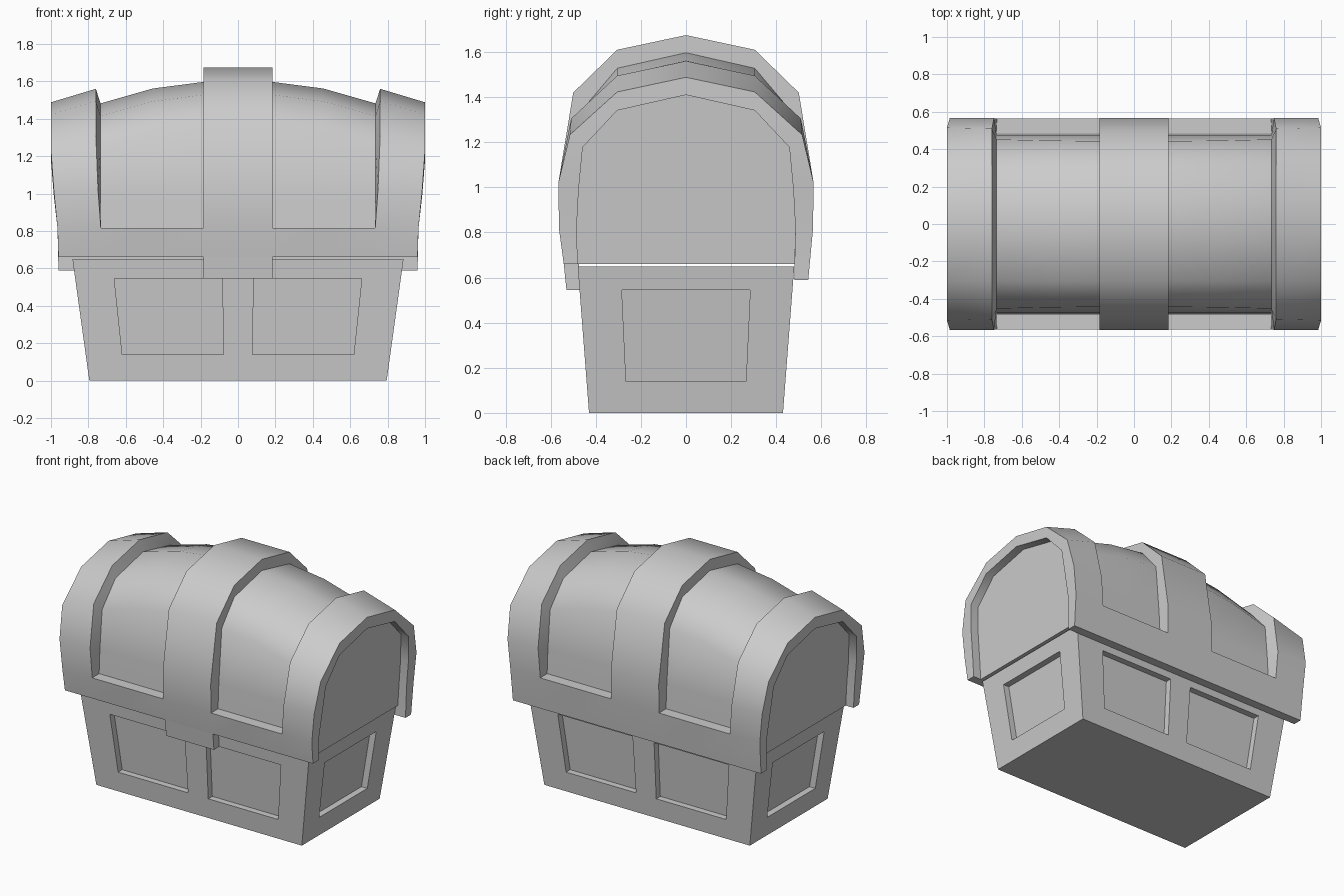
import bpy, bmesh, math

if "Cube" in bpy.data.objects:
    bpy.data.objects.remove(bpy.data.objects["Cube"])


def add_face(bm, pts):
    bm.faces.new([bm.verts.new(p) for p in pts])


def panel_grid(bm, nc, nr, pos, sunk):
    """Sheet of nc x nr cells; cells in sunk use the lower level, with walls around."""
    for i in range(nc):
        for j in range(nr):
            lv = int(sunk(i, j))
            add_face(bm, [pos(i, j, lv), pos(i + 1, j, lv), pos(i + 1, j + 1, lv), pos(i, j + 1, lv)])
            if not lv:
                continue
            edges = [((i - 1, j), (i, j), (i, j + 1)), ((i + 1, j), (i + 1, j), (i + 1, j + 1)),
                     ((i, j - 1), (i, j), (i + 1, j)), ((i, j + 1), (i, j + 1), (i + 1, j + 1))]
            for n, a, b in edges:
                if not sunk(*n):
                    add_face(bm, [pos(*a, 0), pos(*b, 0), pos(*b, 1), pos(*a, 1)])


def finish(bm, name, angle):
    bmesh.ops.remove_doubles(bm, verts=bm.verts, dist=0.0005)
    bmesh.ops.recalc_face_normals(bm, faces=bm.faces)
    me = bpy.data.meshes.new(name)
    bm.to_mesh(me)
    bm.free()
    ob = bpy.data.objects.new(name, me)
    bpy.context.collection.objects.link(ob)
    bpy.ops.object.select_all(action='DESELECT')
    ob.select_set(True)
    bpy.context.view_layer.objects.active = ob
    bpy.ops.object.shade_smooth_by_angle(angle=math.radians(angle))
    return ob


# Chest body: tapered box with sunken panels on each side
TOP = 0.65
ROWS = [0, 0.14, 0.545, TOP]
DEPTH = 0.045


def half_size(z):
    t = z / TOP
    return 0.795 + 0.09 * t, 0.43 + 0.05 * t


bm = bmesh.new()
for s in (-1, 1):
    long_u = [-1, -0.76, -0.096, 0.096, 0.76, 1]
    end_u = [-1, -0.603, 0.603, 1]

    def long_pos(i, j, lv):
        hx, hy = half_size(ROWS[j])
        return (long_u[i] * hx, s * (hy - DEPTH * lv), ROWS[j])

    def end_pos(i, j, lv):
        hx, hy = half_size(ROWS[j])
        return (s * (hx - DEPTH * lv), end_u[i] * hy, ROWS[j])

    panel_grid(bm, 5, 3, long_pos, lambda i, j: i in (1, 3) and j == 1)
    panel_grid(bm, 3, 3, end_pos, lambda i, j: i == 1 and j == 1)
for z in (0, TOP):
    hx, hy = half_size(z)
    add_face(bm, [(-hx, -hy, z), (hx, -hy, z), (hx, hy, z), (-hx, hy, z)])
finish(bm, "chest_body", 30)

# Lid: domed shell; half profiles (y, z) for raised bands and sunken boards
BAND = [(0.542, 0.66), (0.563, 0.815), (0.566, 1.02), (0.50, 1.42), (0.305, 1.61), (0, 1.675)]
BOARD = [(0.48, 0.66), (0.485, 0.815), (0.476, 0.99), (0.443, 1.365), (0.305, 1.528), (0, 1.597)]
FLARE = [0.96, 0.965, 0.985, 1, 1, 1]
COLS = [-1, -0.76, -0.455, -0.185, 0.185, 0.455, 0.76, 1]
DROP = {1: 0.187, 0.76: 0.115, 0.455: 0.035, 0.185: 0}
BACK_BOTTOM = 0.59
LAST = 10


def lid_pos(i, j, lv):
    k = min(j, LAST - j)
    side = -1 if j <= 5 else 1
    y, z = (BOARD if lv else BAND)[k]
    ax = abs(COLS[i])
    if k >= 3:
        z -= DROP[ax]
    if k == 3:
        y += 0.08 * DROP[ax]
    if j == LAST:
        z = BACK_BOTTOM
    x = COLS[i]
    if ax > 0.7:
        x *= FLARE[k]
    if lv and ax == 0.76:
        x = math.copysign(0.735, x)
    return (x, side * y, z)


def end_panel(i, j):
    x, y, z = lid_pos(i, j, 1)
    return (x - math.copysign(0.06, x), y, 0.66 if j == LAST else z)


bm = bmesh.new()
panel_grid(bm, 7, LAST, lid_pos, lambda i, j: i in (1, 2, 4, 5) and 1 <= j <= 8)
# End rims and recessed end panels
for i in (0, 7):
    for j in range(LAST):
        a, b = lid_pos(i, j, 1), lid_pos(i, j + 1, 1)
        add_face(bm, [lid_pos(i, j, 0), lid_pos(i, j + 1, 0), b, a])
        add_face(bm, [a, b, end_panel(i, j + 1), end_panel(i, j)])
    add_face(bm, [end_panel(i, j) for j in range(LAST + 1)])
# Underside of the lips and lid floor
for j in (0, LAST):
    add_face(bm, [lid_pos(i, j, 0) for i in range(8)] + [lid_pos(7, j, 1), lid_pos(0, j, 1)])
    add_face(bm, [lid_pos(0, j, 1), lid_pos(7, j, 1), end_panel(7, j), end_panel(0, j)])
add_face(bm, [end_panel(0, 0), end_panel(7, 0), end_panel(7, LAST), end_panel(0, LAST)])
finish(bm, "lid", 40)

# Front clasp: centre band continued below the lip
bm = bmesh.new()
prof = [(-0.542, 0.66), (-0.53, 0.545), (-0.465, 0.545), (-0.475, 0.66)]
w = 0.185
for n in range(4):
    a, b = prof[n], prof[(n + 1) % 4]
    add_face(bm, [(-w, *a), (w, *a), (w, *b), (-w, *b)])
for x in (-w, w):
    add_face(bm, [(x, *p) for p in prof])
finish(bm, "front_clasp", 30)
